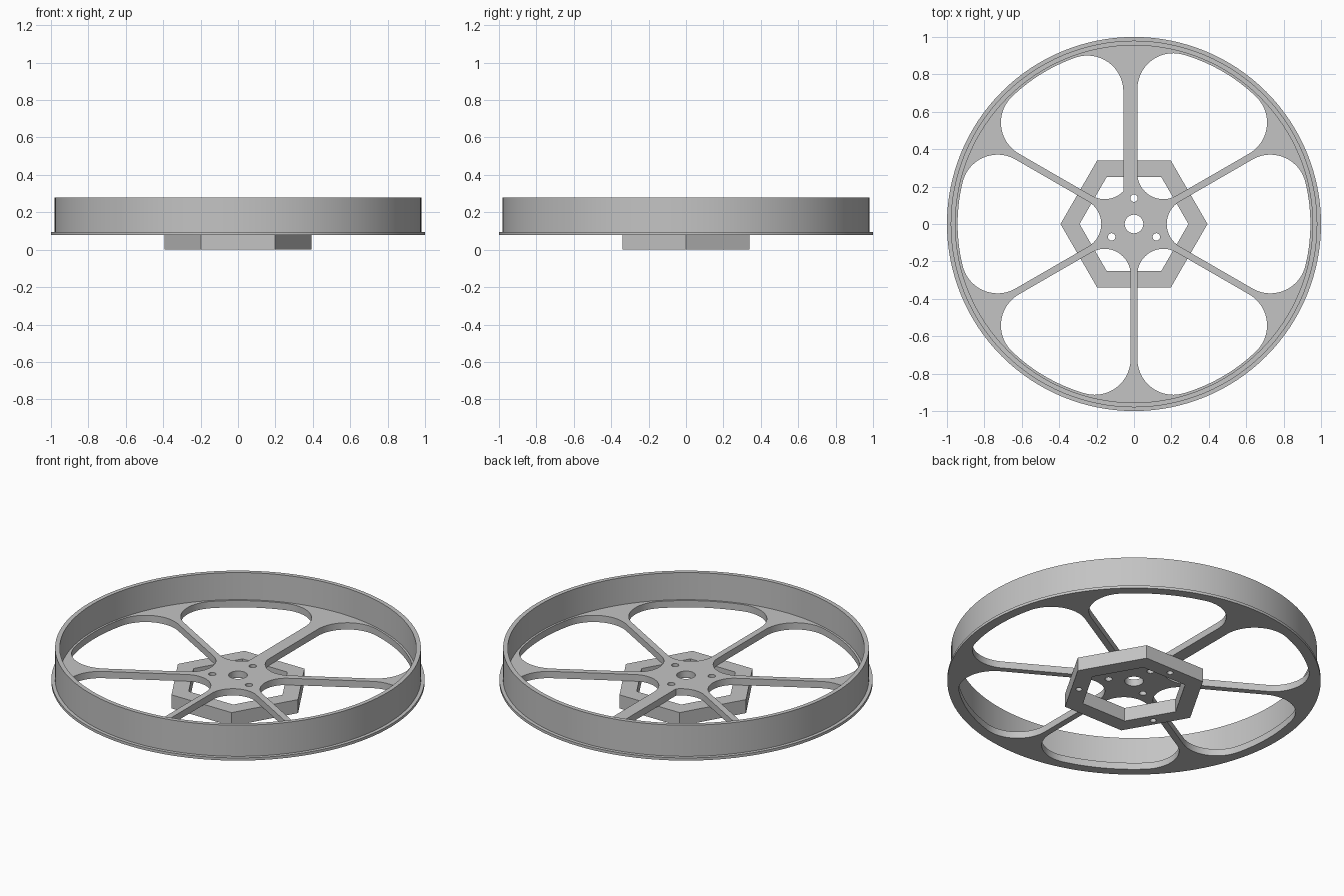
import bpy, bmesh
from math import sin, cos, pi, radians, sqrt, acos, atan2, hypot
from mathutils import Vector, Matrix

cube = bpy.data.objects.get("Cube")
if cube:
    bpy.data.objects.remove(cube)

GREY = (0.55, 0.55, 0.55, 1)
metal = bpy.data.materials.new("light_grey_metal")
metal.use_nodes = True
metal.diffuse_color = GREY
metal.node_tree.nodes["Principled BSDF"].inputs["Base Color"].default_value = GREY

BASE, PLATE_TOP = 0.08, 0.12          # underside and top of the spoked plate
RIM_INNER, WINDOW_R = 0.955, 0.943
SPOKE, WIDE = 0.018, 0.057            # half widths of the spokes
HUB_FILLET, HUB_DIST, RIM_FILLET = 0.139, 0.314, 0.192


def finish(name, bm):
    bmesh.ops.remove_doubles(bm, verts=bm.verts, dist=0.0001)
    bmesh.ops.recalc_face_normals(bm, faces=bm.faces)
    mesh = bpy.data.meshes.new(name)
    bm.to_mesh(mesh)
    bm.free()
    mesh.materials.append(metal)
    obj = bpy.data.objects.new(name, mesh)
    bpy.context.collection.objects.link(obj)
    bpy.ops.object.select_all(action='DESELECT')
    obj.select_set(True)
    bpy.context.view_layer.objects.active = obj
    bpy.ops.object.shade_smooth_by_angle(angle=radians(30))
    return obj


def slab(name, loops, z0, z1):
    """Flat plate from an outline and its holes."""
    curve = bpy.data.curves.new(name + "_outline", 'CURVE')
    curve.dimensions, curve.fill_mode = '2D', 'BOTH'
    curve.extrude = (z1 - z0) / 2
    for loop in loops:
        spline = curve.splines.new('POLY')
        spline.points.add(len(loop) - 1)
        for point, p in zip(spline.points, loop):
            point.co = (p[0], p[1], 0, 1)
        spline.use_cyclic_u = True
    temp = bpy.data.objects.new(name + "_outline", curve)
    bpy.context.collection.objects.link(temp)
    bpy.context.view_layer.update()
    graph = bpy.context.evaluated_depsgraph_get()
    mesh = bpy.data.meshes.new_from_object(temp.evaluated_get(graph))
    bm = bmesh.new()
    bm.from_mesh(mesh)
    bmesh.ops.translate(bm, verts=bm.verts, vec=(0, 0, (z0 + z1) / 2))
    bpy.data.objects.remove(temp)
    bpy.data.curves.remove(curve)
    bpy.data.meshes.remove(mesh)
    return finish(name, bm)


def arc(cx, cy, r, a0, a1, n):
    return [Vector((cx + r * cos(a0 + (a1 - a0) * i / n),
                    cy + r * sin(a0 + (a1 - a0) * i / n))) for i in range(n + 1)]


def circle(r, n, cx=0, cy=0, start=0):
    return arc(cx, cy, r, start, start + 2 * pi, n)[:-1]


def half_window(w):
    """Window edge from hub middle to rim middle; the spoke lies along +x."""
    cx, cy = HUB_DIST * cos(pi / 6), HUB_DIST / 2
    dy = w - cy
    dx = -sqrt(max(0, HUB_FILLET ** 2 - dy * dy))
    end = atan2(dy, dx) + 2 * pi
    points = arc(cx, cy, HUB_FILLET, radians(210), end, 12)
    fy = w + RIM_FILLET
    fx = sqrt((WINDOW_R - RIM_FILLET) ** 2 - fy * fy)
    touch = atan2(fy, fx)
    points += arc(fx, fy, RIM_FILLET, -pi / 2, touch, 20)
    points += arc(0, 0, WINDOW_R, touch, pi / 6, 10)[1:]
    return points


def window(angle, w_low, w_high):
    """Window centred on an angle, between two spokes of given half widths."""
    spin = Matrix.Rotation(angle - pi / 6, 2)
    turn = Matrix.Rotation(angle, 2) @ Matrix.Diagonal((1, -1)) @ Matrix.Rotation(-pi / 6, 2)
    low = [spin @ p for p in half_window(w_low)]
    high = [turn @ p for p in half_window(w_high)]
    return low + high[-2:0:-1]


# Spoked plate with hub bore and bolt holes
bolt_angles = [radians(a) for a in (90, 210, 330)]
loops = [circle(RIM_INNER, 128), circle(0.05, 32)]
loops += [circle(0.02, 16, 0.138 * cos(a), 0.138 * sin(a)) for a in bolt_angles]
for i in range(6):
    loops.append(window(i * pi / 3, WIDE if i == 2 else SPOKE, SPOKE))
slab("spoked_plate", loops, BASE, PLATE_TOP)

# Hexagonal mounting ring with bolt holes under the spokes
hexagon = [circle(0.393, 6), circle(0.291, 6)]
hexagon += [circle(0.017, 16, 0.3 * cos(a), 0.3 * sin(a)) for a in bolt_angles]
slab("hexagonal_mount", hexagon, 0, BASE)

# Rim band with its lower flange
profile = [(RIM_INNER, BASE), (1, BASE), (1, 0.096), (0.98, 0.096),
           (0.98, 0.28), (RIM_INNER, 0.28)]
bm = bmesh.new()
verts = [bm.verts.new((r, 0, z)) for r, z in profile]
edges = [bm.edges.new((verts[i - 1], verts[i])) for i in range(len(verts))]
bmesh.ops.spin(bm, geom=verts + edges, cent=(0, 0, 0), axis=(0, 0, 1),
               angle=2 * pi, steps=128, use_merge=False)
finish("flanged_rim", bm)
